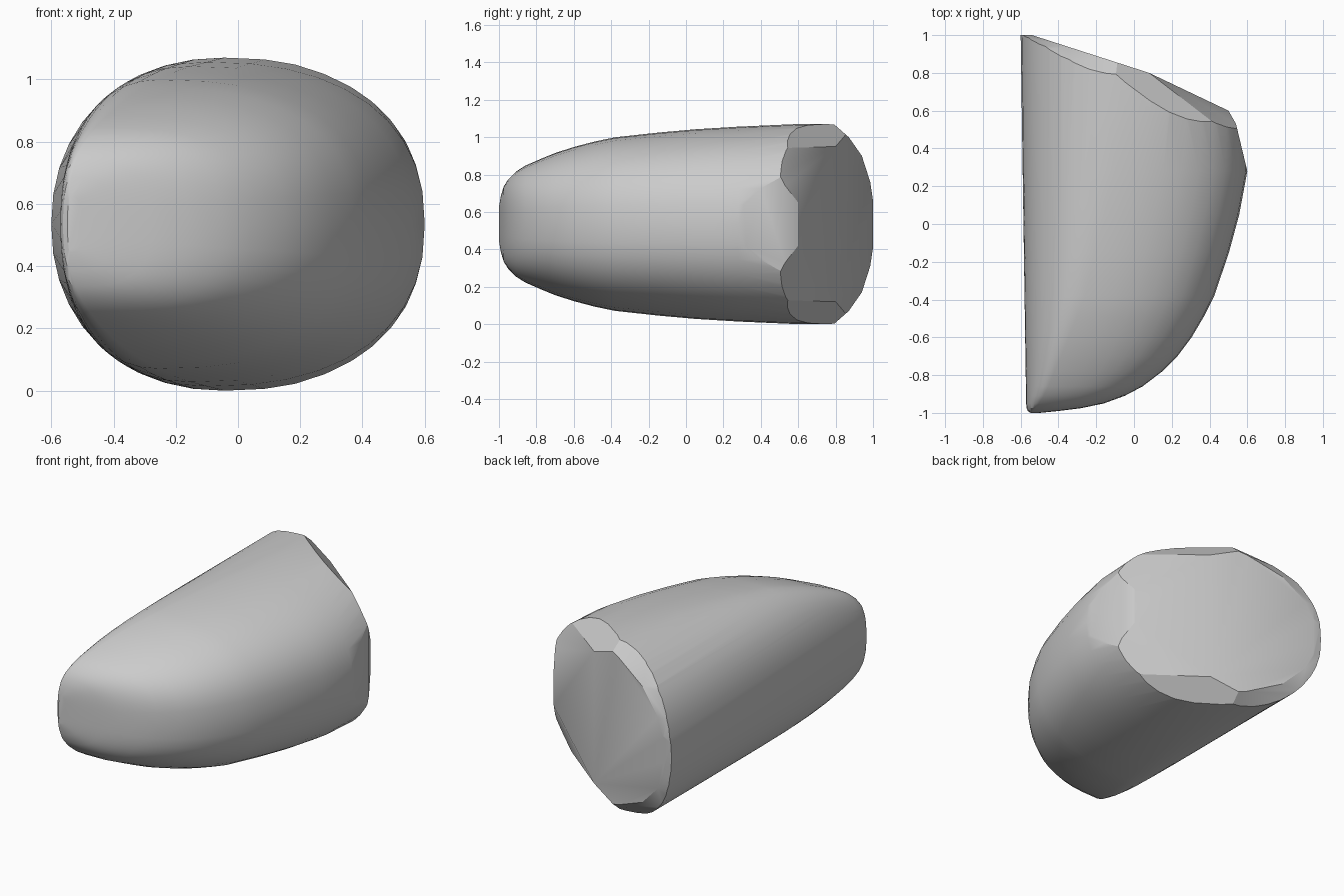
import bpy
import bmesh
from math import cos, sin, tau, sqrt, copysign
from mathutils import Vector

cube = bpy.data.objects.get("Cube")
if cube:
    bpy.data.objects.remove(cube, do_unlink=True)

MID_Z = 0.535
SEGMENTS = 40

# Cross-sections along the body: y, left x, right x, half height
SECTIONS = [
    (-1.0, -0.548, -0.50, 0.09), (-0.99, -0.562, -0.40, 0.15),
    (-0.975, -0.568, -0.28, 0.20), (-0.95, -0.571, -0.16, 0.24),
    (-0.91, -0.571, -0.05, 0.28), (-0.86, -0.572, 0.045, 0.312),
    (-0.78, -0.572, 0.15, 0.347), (-0.70, -0.573, 0.23, 0.38),
    (-0.60, -0.574, 0.305, 0.412), (-0.49, -0.575, 0.37, 0.441),
    (-0.38, -0.577, 0.425, 0.464), (-0.15, -0.58, 0.503, 0.489),
    (0.05, -0.584, 0.557, 0.507), (0.28, -0.588, 0.60, 0.521),
    (0.60, -0.593, 0.60, 0.535), (1.0, -0.60, 0.60, 0.535),
]

# Planes trimming the slanted back end: point, outward normal
CAP_PLANES = [
    ((0.08, 0.80, MID_Z), (0.20, 0.62, 0)),
    ((0.08, 0.80, MID_Z), (0.20, 0.42, 0)),
    ((0.50, 0.60, MID_Z), (0.07, 0.04, 0)),
    ((0.54, 0.53, MID_Z), (0.25, 0.06, 0)),
]
# Bevels on the upper rim, mirrored to the lower rim
RIM_BEVELS = [
    ((0.08, 0.80, 0.95), (0.075, 0.096, 0.041)),
    ((0.08, 0.80, 0.95), (0.028, 0.035, 0.044)),
    ((0, 0.83, 1.035), (0, 0.035, 0.04)),
    ((0, 0.87, 1.00), (0, 0.10, 0.07)),
    ((0, 0.94, 0.90), (0, 0.14, 0.045)),
    ((0, 0.985, 0.76), (0, 0.10, 0.015)),
]


def rounded(value, exponent):
    return copysign(abs(value) ** (2 / exponent), value)


def section_points(y, left, right, half):
    """Rounded section, boxier and flatter on its left where the body is low."""
    ratio = half / MID_Z
    left_radius = 0.55 * (1 - sqrt(max(0, 1 - ratio ** 2)))
    left_radius = min(left_radius * 1.15, 0.55, 0.6 * (right - left))
    centre = left + left_radius
    for i in range(SEGMENTS):
        c, s = cos(tau * i / SEGMENTS), sin(tau * i / SEGMENTS)
        radius, exponent = left_radius, 2.15
        if c > 0:
            radius, exponent = right - centre, 2.3 + 1.1 * (1 - ratio)
        yield Vector((centre + radius * rounded(c, exponent), y,
                      MID_Z + half * rounded(s, exponent)))


def trim(bm, point, normal):
    """Cut the solid with a plane and close the cut."""
    cut = bmesh.ops.bisect_plane(
        bm, geom=bm.verts[:] + bm.edges[:] + bm.faces[:], dist=1e-5,
        plane_co=point, plane_no=Vector(normal).normalized(), clear_outer=True)
    rim = [e for e in cut["geom_cut"] if isinstance(e, bmesh.types.BMEdge)]
    bmesh.ops.holes_fill(bm, edges=rim, sides=0)


# Body skin stretched over the sections
bm = bmesh.new()
for section in SECTIONS:
    for co in section_points(*section):
        bm.verts.new(co)
hull = bmesh.ops.convex_hull(bm, input=bm.verts[:])
spare = {v for v in hull["geom_interior"] + hull["geom_unused"]
         if isinstance(v, bmesh.types.BMVert) and not v.link_faces}
bmesh.ops.delete(bm, geom=list(spare), context="VERTS")
bmesh.ops.recalc_face_normals(bm, faces=bm.faces[:])

# Slanted back end and its rim
for point, normal in CAP_PLANES:
    trim(bm, point, normal)
for (x, y, z), (nx, ny, nz) in RIM_BEVELS:
    trim(bm, (x, y, z), (nx, ny, nz))
    trim(bm, (x, y, 2 * MID_Z - z), (nx, ny, -nz))

bmesh.ops.remove_doubles(bm, verts=bm.verts[:], dist=0.002)
bmesh.ops.recalc_face_normals(bm, faces=bm.faces[:])
mesh = bpy.data.meshes.new("rounded_body")
bm.to_mesh(mesh)
bm.free()

body = bpy.data.objects.new("rounded_body", mesh)
bpy.context.collection.objects.link(body)
bpy.ops.object.select_all(action="DESELECT")
body.select_set(True)
bpy.context.view_layer.objects.active = body
bpy.ops.object.shade_smooth_by_angle(angle=0.4)
